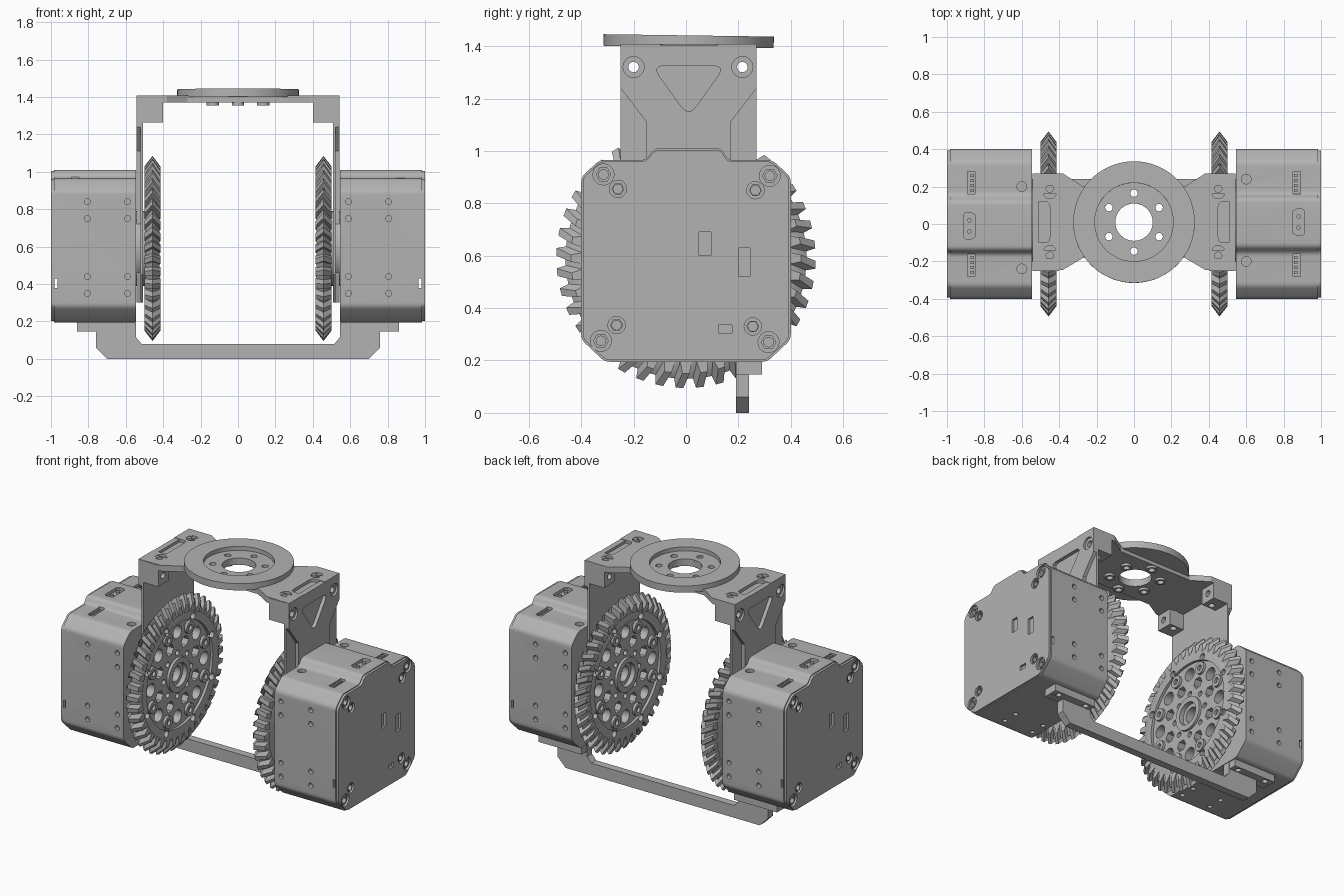
import bpy, bmesh, math
from mathutils import Matrix

if "Cube" in bpy.data.objects:
    bpy.data.objects.remove(bpy.data.objects["Cube"])

GREY = (0.45, 0.45, 0.45, 1)
metal = bpy.data.materials.new("light grey metal")
metal.use_nodes = True
metal.diffuse_color = GREY
metal.node_tree.nodes["Principled BSDF"].inputs["Base Color"].default_value = GREY
AXIS_Z = 0.59   # height of the gear axis
TAU = math.tau


# ---- helpers ----
def circle(a, b, r, n=24):
    return [(a + r * math.cos(TAU * i / n), b + r * math.sin(TAU * i / n)) for i in range(n)]


def rect(a0, a1, b0, b1):
    return [(a0, b0), (a1, b0), (a1, b1), (a0, b1)]


def rounded(pts, r, seg=4):
    out = []
    for i, p in enumerate(pts):
        ends = []
        for q in (pts[i - 1], pts[(i + 1) % len(pts)]):
            d = math.dist(p, q)
            t = min(r / d, 0.45)
            ends.append((p[0] + (q[0] - p[0]) * t, p[1] + (q[1] - p[1]) * t))
        for k in range(seg + 1):
            t = k / seg
            out.append(tuple((1 - t) ** 2 * ends[0][j] + 2 * t * (1 - t) * p[j]
                             + t * t * ends[1][j] for j in (0, 1)))
    return out


def place(axis, a, b, c):
    return {"X": (c, a, b), "Y": (a, c, b), "Z": (a, b, c)}[axis]


def add_prism(bm, pts, axis, lo, hi):
    low, top = [[bm.verts.new(place(axis, a, b, c)) for a, b in pts] for c in (lo, hi)]
    bm.faces.new(low[::-1])
    bm.faces.new(top)
    for i in range(len(pts)):
        j = (i + 1) % len(pts)
        bm.faces.new((low[i], low[j], top[j], top[i]))


def finish(name, bm):
    bmesh.ops.recalc_face_normals(bm, faces=bm.faces[:])
    mesh = bpy.data.meshes.new(name)
    bm.to_mesh(mesh)
    bm.free()
    obj = bpy.data.objects.new(name, mesh)
    bpy.context.collection.objects.link(obj)
    mesh.materials.append(metal)
    return obj


def solid(name, *prisms):
    bm = bmesh.new()
    for p in prisms:
        add_prism(bm, *p)
    return finish(name, bm)


def cut(obj, *prisms):
    cutter = solid("cutter", *prisms)
    mod = obj.modifiers.new("cut", "BOOLEAN")
    mod.operation, mod.solver, mod.object = "DIFFERENCE", "EXACT", cutter
    graph = bpy.context.evaluated_depsgraph_get()
    mesh = bpy.data.meshes.new_from_object(obj.evaluated_get(graph))
    obj.modifiers.clear()
    obj.data = mesh
    bpy.data.objects.remove(cutter)


def mirror(obj):
    obj.modifiers.new("mirror", "MIRROR").use_clip = False
    return obj


def smooth(*objs):
    bpy.ops.object.select_all(action="DESELECT")
    for o in objs:
        o.select_set(True)
    bpy.context.view_layer.objects.active = objs[0]
    bpy.ops.object.shade_smooth_by_angle(angle=math.radians(35))


# ---- motor housings ----
outline = rounded([(-0.4, 0.28), (-0.31, 0.195), (0.31, 0.195), (0.4, 0.28), (0.4, 0.9),
                   (0.33, 0.965), (0.16, 0.965), (0.135, 1.01), (-0.12, 1.01),
                   (-0.155, 0.965), (-0.33, 0.965), (-0.4, 0.9)], 0.02)
screws = [(-0.315, 0.91, 0.04), (-0.26, 0.855, 0.033), (0.32, 0.905, 0.04), (0.265, 0.85, 0.033),
          (-0.325, 0.275, 0.04), (-0.265, 0.335, 0.033), (0.315, 0.27, 0.04), (0.255, 0.33, 0.033)]
body = solid("motor_housing", (outline, "X", 0.545, 0.985))
holes = [(circle(y, z, 0.02, 16), "X", 0.95, 1.1) for y, z, r in screws]
for x in (0.59, 0.805):
    for z in (0.84, 0.75, 0.44, 0.35):
        holes += [(circle(x, z, 0.016, 12), "Y", a, b) for a, b in ((-0.5, -0.375), (0.375, 0.5))]
    for y in (-0.25, -0.15, 0.15, 0.25):
        holes.append((circle(x, y, 0.015, 12), "Z", 0.1, 0.215))
for y in (-0.22, 0.22):
    holes.append((rect(0.85, 0.89, y - 0.06, y + 0.06), "Z", 0.945, 1.1))
    holes.append((circle(0.6, y + 0.02, 0.026, 16), "Z", 0.945, 1.1))
connector = [(0.85, -0.05), (0.87, -0.06), (0.9, -0.06), (0.91, -0.05),
             (0.91, 0.07), (0.9, 0.08), (0.87, 0.08), (0.85, 0.07)]
holes.append((connector, "Z", 0.99, 1.1))
holes.append((rect(0.965, 0.98, 0.38, 0.43), "Y", -0.6, 0.6))
cut(body, *holes)

cap = solid("motor_end_cap", ([(y * 0.985, 0.6 + (z - 0.6) * 0.985) for y, z in outline],
                              "X", 0.985, 1.0))
cut(cap, *[(circle(y, z, r), "X", 0.97, 1.1) for y, z, r in screws],
    (rect(0.05, 0.095, 0.6, 0.69), "X", 0.97, 1.1),
    (rect(0.2, 0.245, 0.52, 0.63), "X", 0.97, 1.1),
    (rect(0.125, 0.175, 0.305, 0.335), "X", 0.97, 1.1))
heads = solid("motor_screws", *[(circle(y, z, r * 0.75, 6), "X", 0.98, 0.994) for y, z, r in screws])
cut(heads, *[(circle(y, z, 0.018, 16), "X", 0.9, 1.1) for y, z, r in screws])
pins = solid("connector_pins", *[(circle(0.88, y, 0.012, 12), "Z", 0.98, 1.005) for y in (-0.02, 0.04)],
             *[(rect(0.855, 0.875, y - 0.008, y + 0.008), "Z", 0.93, 0.96)
               for m in (-0.22, 0.22) for y in (m - 0.04, m - 0.013, m + 0.013, m + 0.04)])
smooth(body, cap)
for part in (body, cap, heads, pins):
    twin = part.copy()
    twin.name = "right_" + part.name
    part.name = "left_" + part.name
    twin.rotation_euler.z = math.pi
    bpy.context.collection.objects.link(twin)

# ---- gear wheels ----
bm = bmesh.new()
profile = [(0.42, 0.405), (0.457, 0.46), (0.495, 0.405), (0.495, 0.05), (0.45, 0.05), (0.45, 0.075),
           (0.42, 0.075), (0.42, 0.11), (0.437, 0.11), (0.437, 0.34), (0.42, 0.34)]
ring = [bm.verts.new((x, r, AXIS_Z)) for x, r in profile]
edges = [bm.edges.new((ring[i - 1], ring[i])) for i in range(len(ring))]
bmesh.ops.spin(bm, geom=ring + edges, cent=(0, 0, AXIS_Z), axis=(1, 0, 0),
               angle=TAU, steps=80, use_merge=True)
bmesh.ops.remove_doubles(bm, verts=bm.verts[:], dist=1e-4)
wheel = finish("gear_wheel", bm)


def around(r, n, offset=0.0):
    return [(r * math.cos(TAU * (i + offset) / n), AXIS_Z + r * math.sin(TAU * (i + offset) / n))
            for i in range(n)]


cut(wheel, *[(circle(y, z, 0.042, 20), "X", 0.3, 0.6) for y, z in around(0.275, 8)],
    *[(circle(y, z, 0.038, 6), "X", 0.3, 0.6) for y, z in around(0.2, 8, 0.5)],
    *[(circle(y, z, 0.018, 12), "X", 0.3, 0.6) for y, z in around(0.14, 8)],
    *[(circle(y, z, 0.022, 12), "X", 0.41, 0.46) for y, z in around(0.36, 8, 0.5)])
bosses = solid("gear_bosses", *[(circle(y, z, 0.04, 20), "X", 0.42, 0.45) for y, z in around(0.29, 8, 0.5)])
cut(bosses, *[(circle(y, z, 0.018, 12), "X", 0.3, 0.6) for y, z in around(0.29, 8, 0.5)])

# teeth: each one is a ridge bent at its middle
TEETH = 40
bm = bmesh.new()
for i in range(TEETH):
    sections = []
    for x, tip, shift in ((0.415, 0.44, 0), (0.457, 0.495, -0.05), (0.5, 0.44, 0)):
        mid = TAU * i / TEETH + shift
        sections.append([bm.verts.new((x, r * math.cos(mid + w), AXIS_Z + r * math.sin(mid + w)))
                         for r, w in ((tip - 0.05, -0.058), (tip, -0.03), (tip, 0.03), (tip - 0.05, 0.058))])
    for p, q in zip(sections, sections[1:]):
        for k in range(4):
            bm.faces.new((p[k], p[k - 1], q[k - 1], q[k]))
    bm.faces.new(sections[0])
    bm.faces.new(sections[-1][::-1])
teeth = finish("gear_teeth", bm)
hub = solid("gear_hub", (circle(0, AXIS_Z, 0.2, 40), "X", 0.49, 0.55))
cut(hub, (circle(0, AXIS_Z, 0.05), "X", 0.4, 0.535))
smooth(wheel, bosses, hub)
for part in (wheel, bosses, teeth, hub):
    mirror(part)

# ---- side arms of the yoke ----
inner = solid("arm_plate", ([(-0.25, 1.405), (-0.25, 0.45), (-0.13, 0.3), (0.15, 0.3),
                             (0.27, 0.45), (0.27, 1.405)], "X", 0.507, 0.52))
outer = solid("arm_web", ([(-0.25, 1.405), (-0.25, 1.24), (-0.15, 1.11), (-0.15, 0.45), (-0.1, 0.3),
                           (0.12, 0.3), (0.17, 0.45), (0.17, 1.11), (0.27, 1.24), (0.27, 1.405)],
                          "X", 0.52, 0.543))
cut(outer, (rounded([(-0.13, 1.325), (0.15, 1.325), (0.01, 1.13)], 0.05), "X", 0.5, 0.6))
blocks = solid("arm_corner_blocks", (rect(-0.25, -0.14, 1.265, 1.405), "X", 0.4, 0.515),
               (rect(0.16, 0.27, 1.265, 1.405), "X", 0.4, 0.515))
bolts = [(-0.2, 1.32), (0.215, 1.32)]
for part in (inner, outer, blocks):
    cut(part, *[(circle(y, z, 0.02, 20), "X", 0.3, 0.7) for y, z in bolts])
cut(outer, *[(circle(y, z, 0.04), "X", 0.53, 0.7) for y, z in bolts])
cut(blocks, *[(circle(0.45, y, 0.02, 16), "Z", 1.2, 1.5) for y in (-0.14 - 0.03, 0.19)])
for part in (inner, outer, blocks):
    mirror(part)

# ---- top bridge and round flange ----
right_edge = [(0.27, -0.18), (0.38, -0.245), (0.543, -0.25), (0.543, 0.27), (0.38, 0.27), (0.27, 0.2)]
bridge = solid("top_bridge", (right_edge + [(-x, y) for x, y in right_edge[::-1]], "Z", 1.37, 1.408))
six = [(0.155 * math.cos(TAU * (i + 0.5) / 6), 0.01 + 0.155 * math.sin(TAU * (i + 0.5) / 6)) for i in range(6)]
bolt_holes = [(circle(x, y, 0.02, 16), "Z", 1.2, 1.6) for x, y in six]
cut(bridge, (circle(0, 0.01, 0.1, 40), "Z", 1.2, 1.6), *bolt_holes,
    *[(rounded(rect(min(s * 0.45, s * 0.6), max(s * 0.45, s * 0.6), -0.1, 0.12), 0.03), "Z", 1.388, 1.5)
      for s in (-1, 1)],
    *[(circle(s * 0.45, y, 0.035), "Z", 1.39, 1.5) for s in (-1, 1) for y in (-0.15, 0.17)],
    *[(circle(s * 0.45, y, 0.018, 12), "Z", 1.2, 1.389) for s in (-1, 1) for y in (-0.15, 0.17)])
flange = solid("round_flange", (circle(0, 0.01, 0.325, 72), "Z", 1.397, 1.441))
cut(flange, (circle(0, 0.01, 0.21, 60), "Z", 1.415, 1.6))
cut(flange, (circle(0, 0.01, 0.1, 40), "Z", 1.2, 1.6), *bolt_holes)
tilt = -0.014
flange.matrix_world = (Matrix.Translation((0, 0, 1.42)) @ Matrix.Rotation(tilt, 4, "X")
                       @ Matrix.Translation((0, 0, -1.42)))
nuts = solid("flange_nuts", *[(circle(x, y, 0.033, 20), "Z", 1.355, 1.375) for x, y in six])
cut(nuts, *bolt_holes)
smooth(flange, nuts)

# ---- lower tie bar ----
half = [(0.70, 0), (0.76, 0.06), (0.76, 0.145), (0.86, 0.145), (0.86, 0.192), (0.545, 0.192),
        (0.545, 0.115), (0.515, 0.08)]
solid("tie_bar", (half + [(-x, z) for x, z in half[::-1]], "Y", 0.19, 0.24))
tabs = solid("tie_bar_tabs", (rect(0.55, 0.86, 0.19, 0.29), "Z", 0.146, 0.194))
cut(tabs, *[(circle(x, 0.26, 0.018, 16), "Z", 0.1, 0.18) for x in (0.6, 0.81)])
mirror(tabs)
